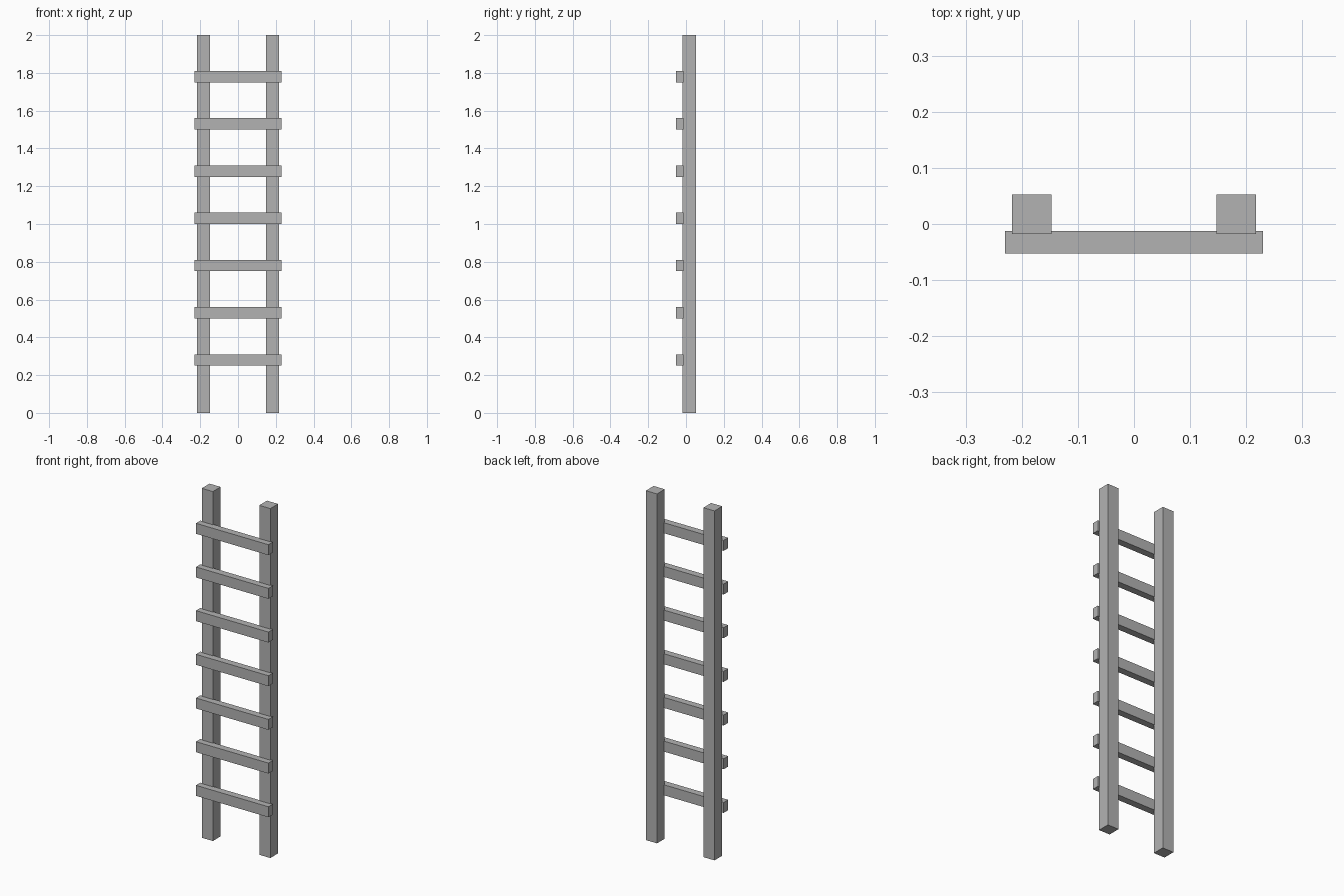
import bpy

cube = bpy.data.objects.get("Cube")
if cube:
    bpy.data.objects.remove(cube, do_unlink=True)

# Single flat grey
grey = bpy.data.materials.new("plain_grey")
grey.use_nodes = True
colour = (0.45, 0.45, 0.45, 1)
grey.diffuse_color = colour
grey.node_tree.nodes["Principled BSDF"].inputs["Base Color"].default_value = colour


def box(name, centre, size):
    """Add a flat-faced box with its dimensions applied."""
    bpy.ops.mesh.primitive_cube_add(size=1, location=centre)
    obj = bpy.context.object
    obj.name = name
    obj.scale = size
    bpy.ops.object.transform_apply(location=False, rotation=False, scale=True)
    obj.data.materials.append(grey)
    return obj


# Two square uprights
for name, side in (("left_rail", 1), ("right_rail", -1)):
    box(name, (side * 0.182, 0.0175, 1), (0.07, 0.07, 2))

# Evenly spaced rungs, let slightly into the front of the uprights
for i in range(7):
    box(f"rung_{i + 1}", (0, -0.0325, 0.28 + 0.25 * i), (0.459, 0.04, 0.06))
